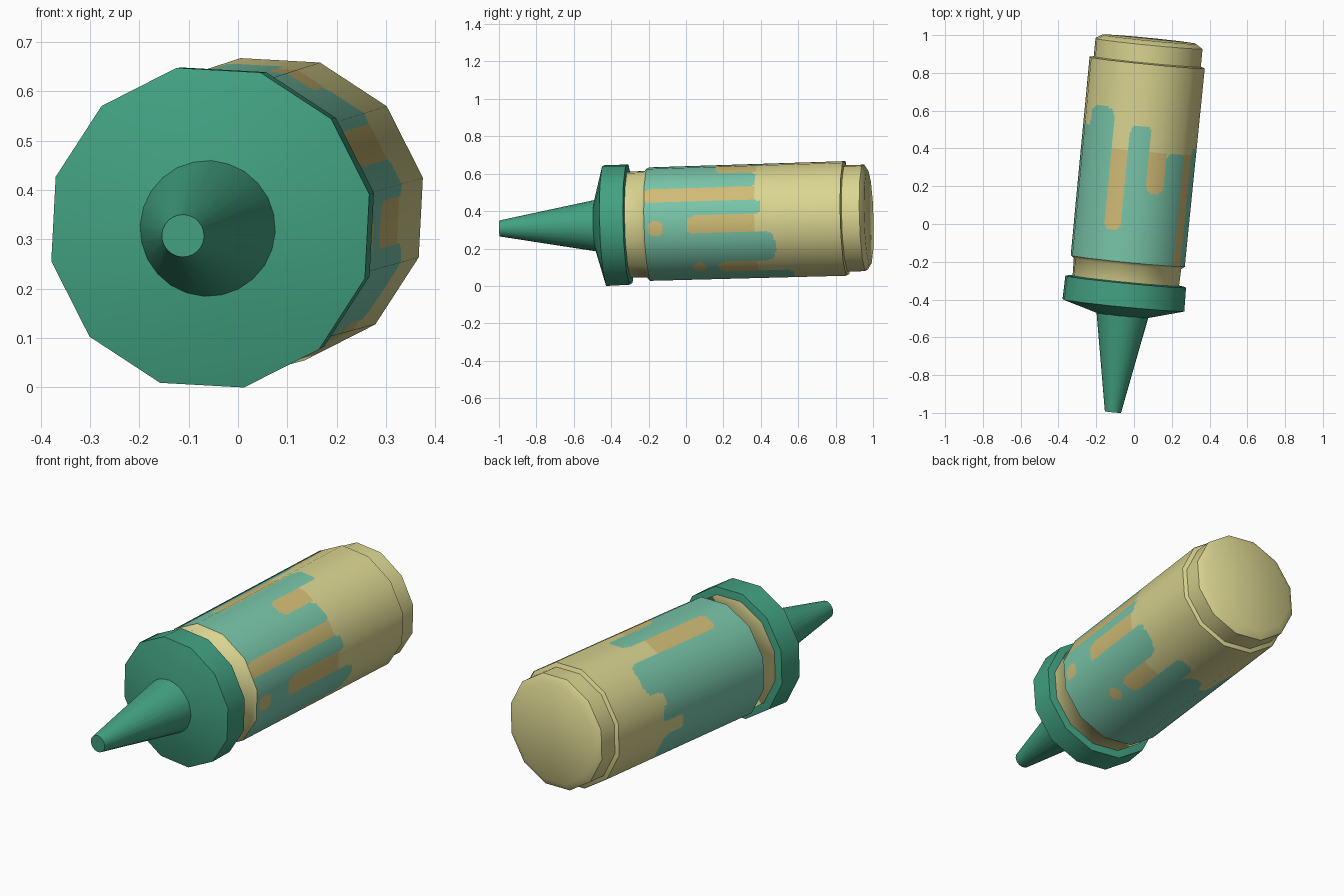
import bpy, bmesh, math
from mathutils import Vector

if "Cube" in bpy.data.objects:
    bpy.data.objects.remove(bpy.data.objects["Cube"])

# Bottle axis: nearly along y, leaning slightly in x and z
ORIGIN = Vector((-0.014, 0.0, 0.336))
AXIS = Vector((0.098, 1.0, 0.029))
E1 = (Vector((1, 0, 0)) - AXIS * AXIS.x / AXIS.length_squared).normalized()
E2 = E1.cross(AXIS).normalized()
if E2.z < 0:
    E2.negate()
PHASE = 12.0


def radial(deg):
    a = math.radians(deg)
    return E1 * math.cos(a) + E2 * math.sin(a)


def material(name, rgb):
    m = bpy.data.materials.new(name)
    m.diffuse_color = (*rgb, 1.0)
    m.use_nodes = True
    m.node_tree.nodes["Principled BSDF"].inputs["Base Color"].default_value = m.diffuse_color
    return m


CREAM = material("cream", (0.70, 0.66, 0.28))
TAN = material("warm_tan", (0.63, 0.50, 0.18))
MINT = material("mint", (0.19, 0.56, 0.40))
GREEN = material("deep_green", (0.055, 0.36, 0.225))


def add_object(name, mesh, mats):
    ob = bpy.data.objects.new(name, mesh)
    bpy.context.collection.objects.link(ob)
    for m in mats:
        mesh.materials.append(m)
    return ob


def lathe(name, profile, mat, sides=12, sharp=50):
    """Closed turned part from (position on axis, radius) pairs."""
    bm = bmesh.new()
    rings = [[bm.verts.new(ORIGIN + AXIS * t + radial(PHASE + 360 * i / sides) * r)
              for i in range(sides)] for t, r in profile]
    for a, b in zip(rings, rings[1:]):
        for i in range(sides):
            j = (i + 1) % sides
            bm.faces.new((a[i], b[i], b[j], a[j]))
    bm.faces.new(rings[0])
    bm.faces.new(rings[-1])
    bmesh.ops.recalc_face_normals(bm, faces=bm.faces)
    mesh = bpy.data.meshes.new(name)
    bm.to_mesh(mesh)
    bm.free()
    mesh.shade_smooth()
    mesh.set_sharp_from_angle(angle=math.radians(sharp))
    return add_object(name, mesh, [mat])


# Nozzle, cap, neck and base
lathe("nozzle", [(-0.996, 0.043), (-0.46, 0.142)], GREEN, 24)
lathe("cap", [(-0.485, 0.135), (-0.43, 0.331), (-0.305, 0.328), (-0.30, 0.29)], GREEN)
lathe("neck", [(-0.34, 0.288), (-0.21, 0.292), (-0.195, 0.310)], CREAM)
lathe("base", [(0.85, 0.312), (0.86, 0.291), (0.955, 0.291), (0.978, 0.255)], CREAM)

# Drip pattern: start angle, end angle, drip length position, +1 finger / -1 gap
DRIPS = [(-80, -61, 0.58, 1), (-61, -43, 0.19, -1), (-43, -11, 0.50, 1),
         (-11, 7, 0.03, -1), (7, 22, 0.43, 1), (22, 37, -0.20, -1),
         (37, 60, 0.40, 1), (60, 79, 0.18, -1), (79, 100, 0.53, 1),
         (100, 119, -0.03, -1), (119, 152, 0.61, 1), (152, 166, 0.50, -1),
         (166, 180, 0.53, 1), (180, 192, 0.38, -1), (192, 235, 0.52, 1),
         (235, 258, 0.42, -1), (258, 280, 0.50, 1)]
DOTS = [(-5, -0.135, 0.042), (-51, 0.09, 0.038)]
R = 0.312


def paint(deg, t):
    """0 cream, 1 tan gap, 2 mint drip."""
    deg = (deg + 80) % 360 - 80
    for a, p, r in DOTS:
        if math.hypot(math.radians(deg - a) * R, t - p) < r:
            return 1
    for a, b, end, sign in DRIPS:
        if a <= deg < b:
            u = abs(2 * (deg - a) / (b - a) - 1)
            rr = min(0.05, math.radians(b - a) * R / 2)
            end -= sign * rr * (1 - math.sqrt(max(0, 1 - u ** 4)))
            if t < end:
                return 2
            return 1 if sign < 0 and t < 0.40 else 0
    return 0


# Body: twelve flat sides finely cut so drips can be painted by face
SUB = 20
cols = 12 * SUB
rows = [-0.195 + 0.83 * k / 76 for k in range(77)] + [0.855]
verts, normals, faces, index, angles = [], [], [], [], []
for c in range(cols):
    k, f = divmod(c, SUB)
    f /= SUB
    p = radial(PHASE + 30 * k).lerp(radial(PHASE + 30 * k + 30), f)
    angles.append(PHASE + 30 * (k + f))
    for t in rows:
        verts.append(ORIGIN + AXIS * t + p * (0.310 + 0.003 * (t + 0.195)))
        normals.append(p.normalized())
n = len(rows)
for c in range(cols):
    d = (c + 1) % cols
    for r in range(n - 1):
        faces.append((c * n + r, c * n + r + 1, d * n + r + 1, d * n + r))
        index.append(paint(angles[c] + 180 / cols, (rows[r] + rows[r + 1]) / 2))
body = bpy.data.meshes.new("body")
body.from_pydata(verts, [], faces)
add_object("body", body, [CREAM, TAN, MINT])
body.polygons.foreach_set("material_index", index)
body.shade_smooth()
body.normals_split_custom_set_from_vertices(normals)  # round shading on flat sides
body.update()
